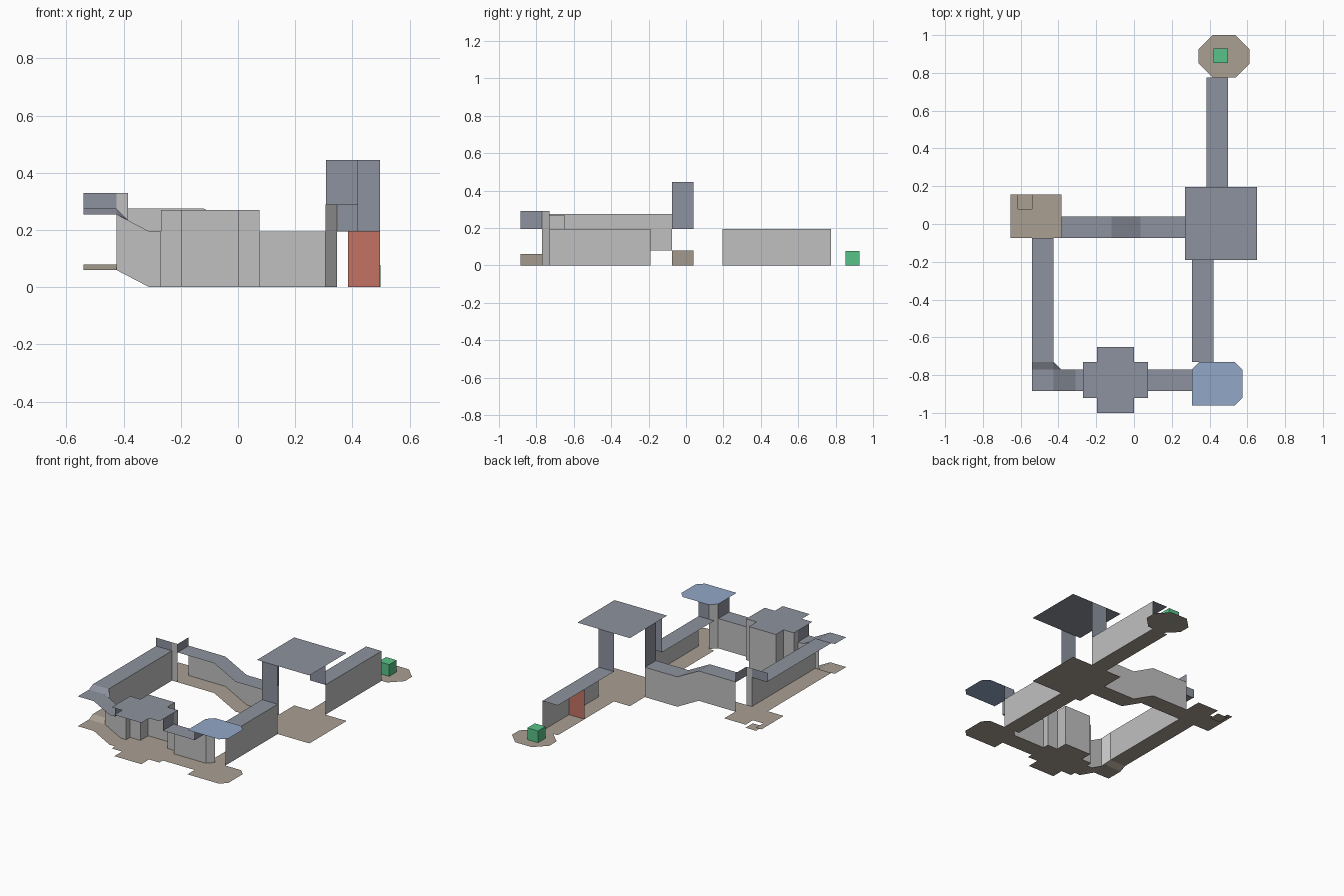
import bpy
import bmesh

if "Cube" in bpy.data.objects:
    bpy.data.objects.remove(bpy.data.objects["Cube"])


def material(name, colour):
    m = bpy.data.materials.new(name)
    m.use_nodes = True
    rgba = (*colour, 1)
    m.diffuse_color = rgba
    m.node_tree.nodes["Principled BSDF"].inputs["Base Color"].default_value = rgba
    return m


WALL = material("wall grey", (0.53, 0.53, 0.53))
CEIL = material("ceiling slate", (0.27, 0.29, 0.345))
FLOOR = material("floor tan", (0.40, 0.35, 0.29))
BLUE = material("blue ceiling", (0.29, 0.39, 0.57))
GREEN = material("green", (0.10, 0.54, 0.25))
RED = material("door red", (0.55, 0.17, 0.13))

H = 0.195  # corridor height


def sheet(name, faces, mat):
    """Object made of flat single-sheet faces."""
    bm = bmesh.new()
    for f in faces:
        bm.faces.new([bm.verts.new(p) for p in f])
    bmesh.ops.remove_doubles(bm, verts=bm.verts, dist=0.0005)
    me = bpy.data.meshes.new(name)
    bm.to_mesh(me)
    bm.free()
    me.materials.append(mat)
    ob = bpy.data.objects.new(name, me)
    bpy.context.collection.objects.link(ob)
    return ob


def slab(name, outline, z, mat):
    return sheet(name, [[(x, y, z) for x, y in outline]], mat)


def rect(x0, x1, y0, y1):
    return [(x0, y0), (x1, y0), (x1, y1), (x0, y1)]


def walls(name, path, z0, z1, mat=WALL):
    """Upright panels along a plan path."""
    return sheet(name, [[(*a, z0), (*b, z0), (*b, z1), (*a, z1)]
                        for a, b in zip(path, path[1:])], mat)


def corridor(name, axis, profile, lo, hi, side):
    """Floor, ceiling and one wall following a (distance, height) profile."""
    def pt(t, s, z):
        return (t, s, z) if axis == "x" else (s, t, z)

    def strip(s0, z0, s1, z1):
        faces = [[pt(a, s0, za + z0), pt(b, s0, zb + z0),
                  pt(b, s1, zb + z1), pt(a, s1, za + z1)]
                 for (a, za), (b, zb) in zip(profile, profile[1:])]
        return faces if axis == "x" else [f[::-1] for f in faces]

    sheet(name + "_floor", strip(lo, 0, hi, 0), FLOOR)
    sheet(name + "_ceiling", strip(lo, H, hi, H), CEIL)
    sheet(name + "_wall", strip(side, 0, side, H), WALL)


# Great hall: floor, high ceiling and panels above its three openings
hall = rect(0.27, 0.65, -0.19, 0.195)
slab("hall_floor", hall, 0, FLOOR)
slab("hall_ceiling", hall, 0.445, CEIL)
walls("hall_north_lintel", [(0.385, 0.195), (0.497, 0.195)], H, 0.445, CEIL)
walls("hall_south_lintel", [(0.307, -0.19), (0.42, -0.19)], H, 0.445, CEIL)
walls("hall_west_lintel", [(0.27, -0.075), (0.27, 0.04)], H, 0.445, CEIL)

# North passage with door, leading to the eight-sided room
corridor("north_passage", "y", [(0.195, 0), (0.775, 0)], 0.385, 0.497, 0.497)
walls("door", [(0.385, 0.5), (0.497, 0.5)], 0, H, RED)
c = 0.075
x0, x1, y0, y1 = 0.342, 0.612, 0.775, 1.0
slab("octagon_floor", [(x0 + c, y0), (x1 - c, y0), (x1, y0 + c), (x1, y1 - c),
                       (x1 - c, y1), (x0 + c, y1), (x0, y1 - c), (x0, y0 + c)], 0, FLOOR)
bpy.ops.mesh.primitive_cube_add(size=0.077, location=(0.46, 0.89, 0.0385))
cube = bpy.context.object
cube.name = "green_block"
cube.data.materials.append(GREEN)

# South passage and the blue room with cut corners
corridor("south_passage", "y", [(-0.73, 0), (-0.19, 0)], 0.307, 0.42, 0.42)
c = 0.04
x0, x1, y0, y1 = 0.306, 0.574, -0.96, -0.73
blue = [(x0, y0), (x1 - c, y0), (x1, y0 + c), (x1, y1 - c),
        (x1 - c, y1), (x0 + c, y1), (x0, y1 - c)]
slab("blue_room_floor", blue, 0, FLOOR)
slab("blue_room_ceiling", blue, 0.29, BLUE)
walls("blue_room_corner_wall", [(x0, y1 - c), (x0 + c, y1)], 0, 0.29)
walls("blue_room_north_lintel", [(x0 + c, y1), (0.42, y1)], H, 0.29, CEIL)
walls("blue_room_west_lintel", [(x0, -0.885), (x0, y1 - c)], H, 0.29, CEIL)

# Cross-shaped room
corridor("east_passage", "x", [(0.075, 0), (0.306, 0)], -0.885, -0.77, -0.77)
back = [(0.075, -0.77), (0.075, -0.73), (0, -0.73), (0, -0.65),
        (-0.195, -0.65), (-0.195, -0.73), (-0.27, -0.73), (-0.27, -0.77)]
front = [(-0.27, -0.92), (-0.195, -0.92), (-0.195, -1), (0, -1), (0, -0.92), (0.075, -0.92)]
slab("cross_room_floor", back + front, 0, FLOOR)
slab("cross_room_ceiling", back + front, 0.27, CEIL)
walls("cross_room_back_walls", back, 0, 0.27)
for label, x in (("east", 0.075), ("west", -0.27)):
    walls("cross_room_%s_lintel" % label, [(x, -0.885), (x, -0.77)], H, 0.27, CEIL)

# Ramp up to the corner, then the long west passage
corridor("ramp_passage", "x", [(-0.425, 0.06), (-0.31, 0), (-0.27, 0)], -0.885, -0.77, -0.77)
corner = rect(-0.54, -0.425, -0.885, -0.77)
slab("corner_floor", corner, 0.06, FLOOR)
slab("corner_ceiling", corner, 0.06 + H, CEIL)
nook = [((-0.425, -0.77), 0.06), ((-0.385, -0.77), 0.04), ((-0.425, -0.73), 0.08)]
for label, dz, mat in (("floor", 0, FLOOR), ("ceiling", H, CEIL)):
    sheet("corner_nook_" + label, [[(*p, z + dz) for p, z in nook]], mat)
(p, zp), (q, zq) = nook[1:]
sheet("corner_nook_wall", [[(*p, zp), (*q, zq), (*q, zq + H), (*p, zp + H)]], WALL)
slope = [(-0.77, 0.06), (-0.73, 0.08)]
for label, dz, mat in (("floor", 0, FLOOR), ("ceiling", H, CEIL)):
    (ya, za), (yb, zb) = slope
    sheet("corner_step_" + label, [[(-0.54, ya, za + dz), (-0.425, ya, za + dz),
                                    (-0.425, yb, zb + dz), (-0.54, yb, zb + dz)]], mat)
corridor("west_passage", "y", [(-0.73, 0.08), (-0.075, 0.08)], -0.54, -0.425, -0.425)

# Raised west room with a sunken square
west = [(-0.655, -0.075), (-0.385, -0.075), (-0.385, 0.155), (-0.54, 0.155),
        (-0.54, 0.08), (-0.615, 0.08), (-0.615, 0.155), (-0.655, 0.155)]
slab("west_room_floor", west, 0.08, FLOOR)
slab("west_room_square", rect(-0.615, -0.54, 0.08, 0.155), 0.06, FLOOR)
walls("west_room_corner_wall", [(-0.425, -0.075), (-0.385, -0.075)], 0.08, 0.33)
walls("west_room_south_lintel", [(-0.54, -0.075), (-0.425, -0.075)], 0.27, 0.33, CEIL)
walls("west_room_east_lintel", [(-0.385, -0.075), (-0.385, 0.04)], 0.27, 0.33, CEIL)

# Sloping passage back to the great hall
corridor("sloping_passage", "x", [(-0.385, 0.08), (-0.12, 0.08), (0.035, 0), (0.27, 0)],
         -0.075, 0.04, 0.04)
